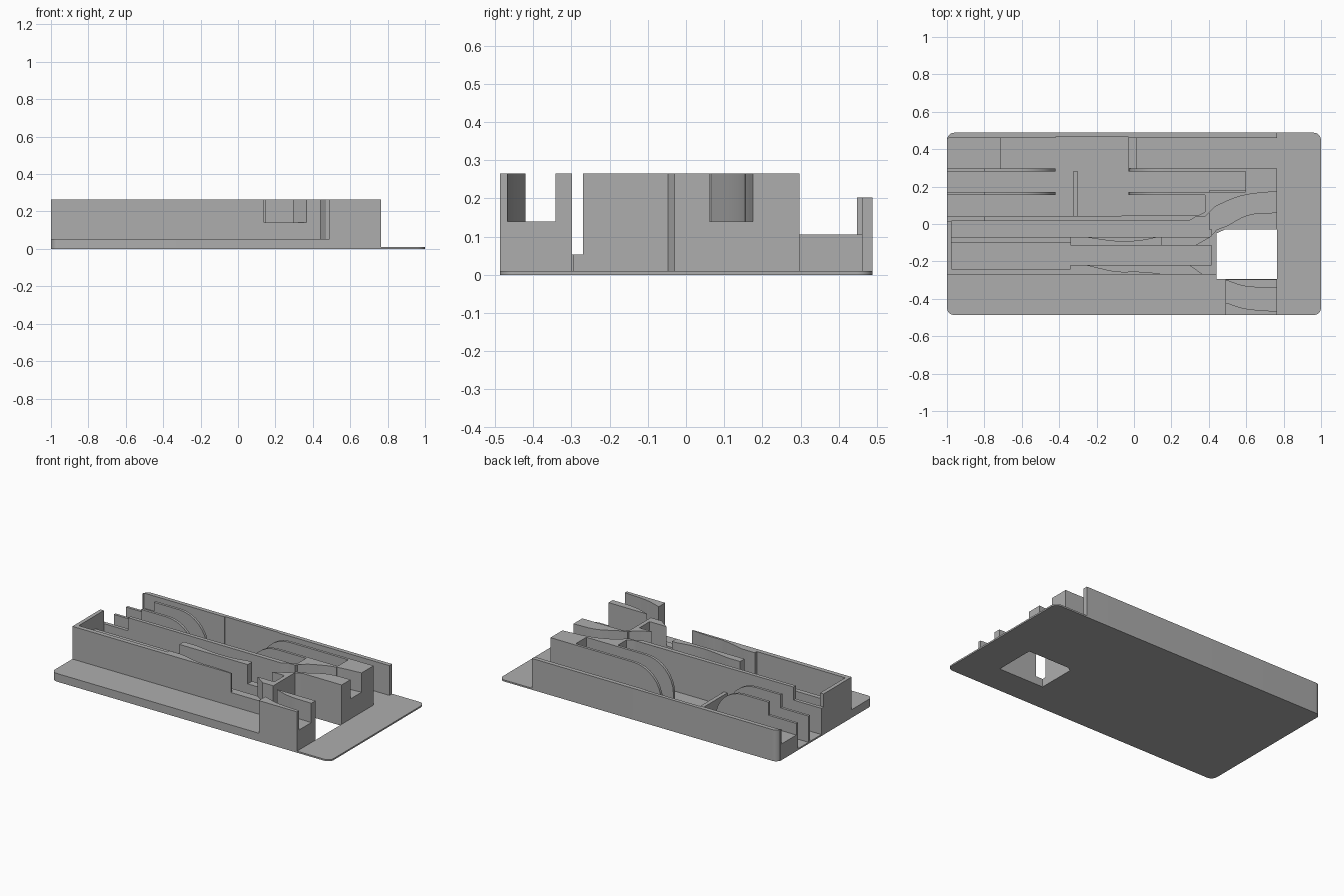
import bpy, bmesh, math
from mathutils import Vector

old = bpy.data.objects.get("Cube")
if old:
    bpy.data.objects.remove(old, do_unlink=True)

grey = bpy.data.materials.new("plain grey")
grey.use_nodes = True
GREY = (0.42, 0.42, 0.42, 1)
grey.diffuse_color = GREY
grey.node_tree.nodes["Principled BSDF"].inputs["Base Color"].default_value = GREY

TOP, LANE, STEP, FLOOR = 0.265, 0.14, 0.053, 0.01
END = 0.765


def solid(name, base, shift):
    """Extrude a closed 3D outline along a vector."""
    bm = bmesh.new()
    face = bm.faces.new([bm.verts.new(p) for p in base])
    moved = bmesh.ops.extrude_face_region(bm, geom=[face])["geom"]
    bmesh.ops.translate(bm, vec=shift,
                        verts=[g for g in moved if isinstance(g, bmesh.types.BMVert)])
    bmesh.ops.recalc_face_normals(bm, faces=bm.faces)
    mesh = bpy.data.meshes.new(name)
    bm.to_mesh(mesh)
    bm.free()
    obj = bpy.data.objects.new(name, mesh)
    mesh.materials.append(grey)
    bpy.context.collection.objects.link(obj)
    return obj


def prism(name, outline, top, bottom=0.0):
    return solid(name, [(x, y, bottom) for x, y in outline], (0, 0, top - bottom))


def box(name, x0, x1, y0, y1, top, bottom=0.0):
    return prism(name, [(x0, y0), (x1, y0), (x1, y1), (x0, y1)], top, bottom)


def curve(points, steps=6):
    """Smooth line through a few points."""
    pts = [Vector(p) for p in points]
    pts = [2 * pts[0] - pts[1]] + pts + [2 * pts[-1] - pts[-2]]
    out = []
    for a, b, c, d in zip(pts, pts[1:], pts[2:], pts[3:]):
        for i in range(steps):
            t = i / steps
            p = (2 * b + (c - a) * t + (2 * a - 5 * b + 4 * c - d) * t * t
                 + (3 * b - a - 3 * c + d) * t ** 3) / 2
            out.append((p.x, p.y))
    return out + [tuple(points[-1])]


def arc(cx, cy, r, start, end, steps=8):
    angles = [math.radians(start + (end - start) * i / steps) for i in range(steps + 1)]
    return [(cx + r * math.cos(a), cy + r * math.sin(a)) for a in angles]


# Base plate with rounded corners and an opening
R = 0.04
plate = prism("base_plate",
              arc(1 - R, 0.488 - R, R, 0, 90) + arc(-1 + R, 0.488 - R, R, 90, 180)
              + arc(-1 + R, -0.487 + R, R, 180, 270) + arc(1 - R, -0.487 + R, R, 270, 360),
              FLOOR)
cutter = box("opening_cutter", 0.442, END, -0.295, -0.03, 0.1, -0.1)
cutter.hide_render = True
cut = plate.modifiers.new("opening", "BOOLEAN")
cut.operation, cut.solver, cut.object = "DIFFERENCE", "EXACT", cutter
bpy.context.view_layer.objects.active = plate
bpy.ops.object.modifier_apply(modifier=cut.name)
bpy.data.objects.remove(cutter, do_unlink=True)

# Low ledge along the front
prism("front_ledge", arc(-1 + R, -0.487 + R, R, 180, 270)
      + [(0.49, -0.487), (0.49, -0.295), (0.442, -0.295), (0.442, -0.26), (-1, -0.26)], STEP)

# Back wall, slightly thinner in the middle
prism("back_wall", [(END, 0.488)] + arc(-1 + R, 0.488 - R, R, 90, 180)
      + [(-1, 0.46), (-0.42, 0.46), (-0.42, 0.465), (-0.03, 0.465), (-0.03, 0.46), (END, 0.46)],
      0.203)
box("raised_back_floor", -1, -0.71, 0.297, 0.46, 0.105)
box("back_floor_ridge", -0.03, 0.015, 0.297, 0.46, 0.105)
box("cross_divider", -0.325, -0.3, 0.04, 0.28, 0.1)

# Thin guide walls with a rounded inner end
A = 0.2
for label, y0, y1, stop in (("inner", 0.155, 0.172, 0.6), ("outer", 0.28, 0.297, END)):
    left = [(-1, 0), (-1, 0.18), (-0.8, 0.18), (-0.8, TOP)]
    left += arc(-0.42 - A, TOP - A, A, 90, 0) + [(-0.42, 0)]
    right = [(stop, 0), (stop, TOP)] + arc(-0.03 + A, TOP - A, A, 90, 180) + [(-0.03, 0)]
    for side, profile in (("left", left), ("right", right)):
        solid(f"{label}_guide_{side}", [(x, y0, z) for x, z in profile], (0, y1 - y0, 0))

# Curved lane edges
lane_back = curve([(0.295, 0.017), (0.38, 0.065), (0.565, 0.148), (END, 0.175)])
lane_mid = curve([(END, 0.062), (0.6, 0.045), (0.43, -0.055), (0.325, -0.115)])
lane_front_in = curve([(0.49, -0.3), (0.6, -0.334), (END, -0.342)])
lane_front_out = curve([(0.49, -0.42), (0.6, -0.453), (END, -0.467)])

# Long middle wall running into the back right block
prism("long_wall_and_block", [(-0.8, 0.017)] + lane_back
      + [(END, 0.297), (0.595, 0.297), (0.595, 0.155), (0.38, 0.155), (0.38, 0.04), (-0.8, 0.04)],
      TOP)
box("long_wall_low_end", -1, -0.8, 0.017, 0.04, 0.18)

# Splitter between the two curved lanes
prism("lane_splitter", lane_mid
      + [(0.415, -0.115), (0.415, -0.22), (0.295, -0.22), (0.365, -0.27), (0.442, -0.27),
         (0.442, -0.03), (END, -0.03)], TOP)
box("lane_floor_right", 0.4, END, -0.03, 0.18, LANE)
box("lane_floor_end", 0.415, 0.442, -0.27, 0.04, LANE)
box("lane_floor_front", -0.34, 0.442, -0.27, -0.22, LANE)
box("lane_floor_middle", -0.34, 0.442, -0.115, -0.07, LANE)

# Front wall with the end wall
thin_face = curve([(0.14, -0.264), (0.02, -0.255), (-0.1, -0.253), (-0.25, -0.22)])
prism("front_wall", [(-1, -0.27), (0.14, -0.27)] + thin_face
      + [(-0.34, -0.22), (-0.34, -0.24), (-0.975, -0.24), (-0.975, 0.017), (-1, 0.017)], TOP)

# Wall between the two front trenches
box("trench_wall_low", -0.975, -0.34, -0.1, -0.07, 0.18)
prism("trench_wall_high", [(-0.34, -0.115), (0.15, -0.115), (0.15, -0.07)]
      + curve([(0.12, -0.07), (0.02, -0.088), (-0.1, -0.09), (-0.25, -0.07)])
      + [(-0.34, -0.07)], TOP)

# Front right block with its curved lane
box("front_block_floor", 0.49, END, -0.487, -0.3, LANE)
prism("front_block_inner_wall", lane_front_in + [(END, -0.298), (0.49, -0.298)], TOP)
prism("front_block_outer_wall", lane_front_out + [(END, -0.487), (0.49, -0.487)], TOP)

# Crisp edges, smooth curves
bpy.ops.object.select_all(action="DESELECT")
for obj in bpy.context.collection.objects:
    if obj.type == "MESH" and grey.name in obj.data.materials:
        obj.select_set(True)
        bpy.context.view_layer.objects.active = obj
bpy.ops.object.shade_smooth_by_angle(angle=math.radians(25))
